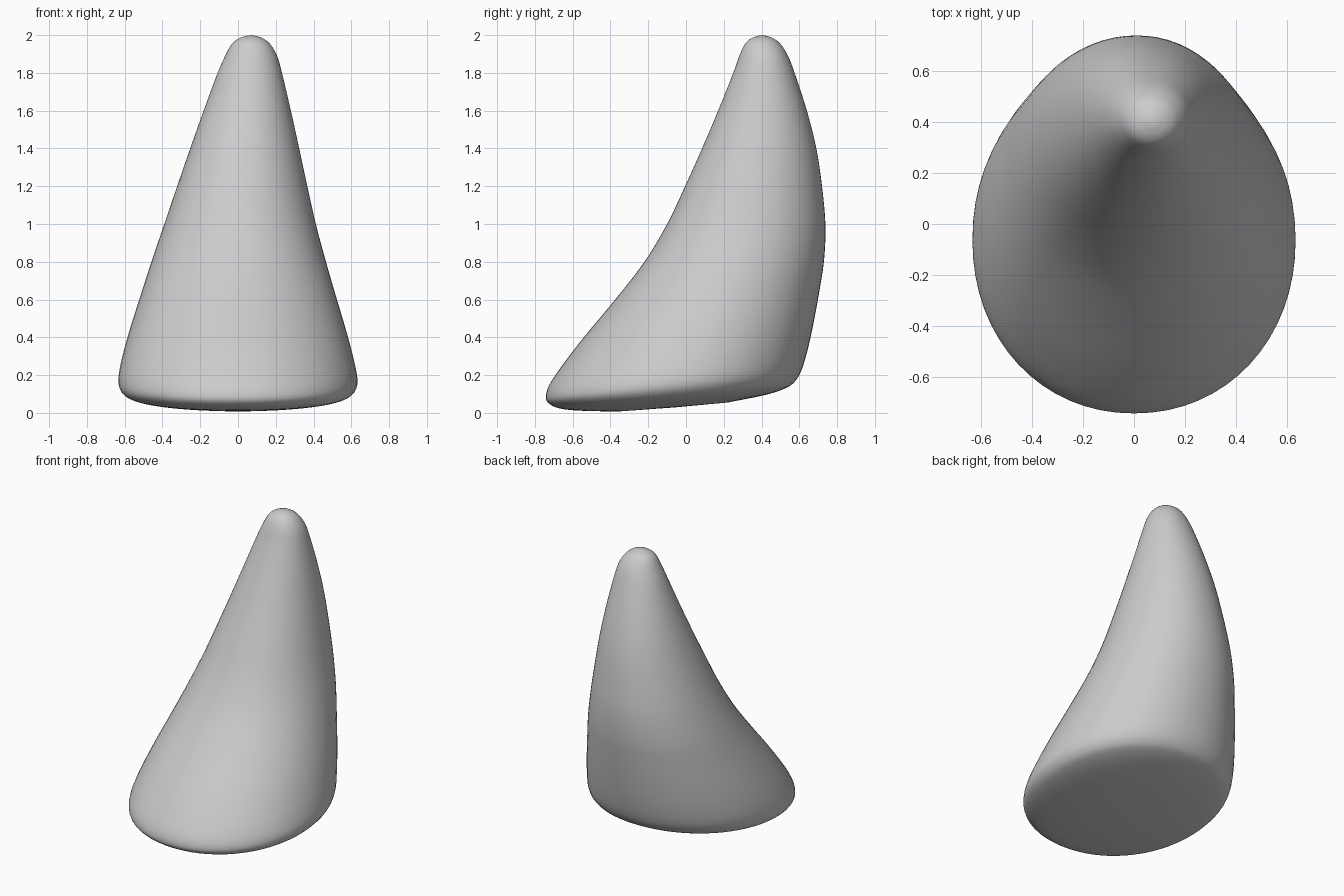
import bpy, bmesh, math

# Cross-sections, bottom to top: front y, front z, back y, back z, left x, right x
SECTIONS = [
    (-0.35, 0.008, 0.22, 0.055, -0.27, 0.27),
    (-0.52, 0.010, 0.42, 0.095, -0.45, 0.45),
    (-0.65, 0.020, 0.53, 0.132, -0.56, 0.56),
    (-0.72, 0.045, 0.58, 0.170, -0.612, 0.612),
    (-0.742, 0.09, 0.615, 0.235, -0.633, 0.633),
    (-0.705, 0.18, 0.648, 0.35, -0.62, 0.617),
    (-0.565, 0.37, 0.68, 0.50, -0.575, 0.573),
    (-0.375, 0.60, 0.712, 0.68, -0.51, 0.512),
    (-0.22, 0.80, 0.732, 0.82, -0.455, 0.463),
    (-0.10, 1.00, 0.738, 1.00, -0.39, 0.412),
    (-0.005, 1.20, 0.72, 1.20, -0.322, 0.367),
    (0.085, 1.40, 0.69, 1.40, -0.253, 0.324),
    (0.17, 1.60, 0.64, 1.60, -0.182, 0.28),
    (0.25, 1.80, 0.575, 1.80, -0.108, 0.233),
    (0.282, 1.89, 0.54, 1.89, -0.068, 0.207),
    (0.31, 1.95, 0.503, 1.95, -0.035, 0.172),
    (0.34, 1.98, 0.468, 1.98, 0.0, 0.137),
    (0.375, 1.995, 0.432, 1.995, 0.038, 0.10),
]
SEGMENTS, STEPS, POWER = 64, 4, 2.08


def spline(a, b, c, d, t):
    return 0.5 * (2 * b + (c - a) * t + (2 * a - 5 * b + 4 * c - d) * t * t
                  + (3 * b - a - 3 * c + d) * t ** 3)


def rounded(v):
    return math.copysign(abs(v) ** (2 / POWER), v)


# Smooth the sections into closely spaced rings
rows = []
last = len(SECTIONS) - 1
for i in range(last):
    pts = [SECTIONS[max(0, min(last, i + k))] for k in (-1, 0, 1, 2)]
    rows += [[spline(*vals, s / STEPS) for vals in zip(*pts)] for s in range(STEPS)]
rows.append(SECTIONS[-1])

# Loft the leaning cone
bm = bmesh.new()
rings = []
for yf, zf, yb, zb, xl, xr in rows:
    ring = []
    for k in range(SEGMENTS):
        a = 2 * math.pi * k / SEGMENTS
        c, s = rounded(math.cos(a)), rounded(math.sin(a))
        ring.append(bm.verts.new(((xl + xr) / 2 + c * (xr - xl) / 2,
                                  (yf + yb) / 2 + s * (yb - yf) / 2,
                                  (zf + zb) / 2 + s * (zb - zf) / 2)))
    rings.append(ring)
for lo, hi in zip(rings, rings[1:]):
    for k in range(SEGMENTS):
        n = (k + 1) % SEGMENTS
        bm.faces.new((lo[k], lo[n], hi[n], hi[k]))

# Close the underside and the tip
for ring, co in ((rings[0], (0, -0.06, 0.029)), (rings[-1], (0.07, 0.403, 2.0))):
    v = bm.verts.new(co)
    for k in range(SEGMENTS):
        bm.faces.new((ring[k], ring[(k + 1) % SEGMENTS], v))
bmesh.ops.recalc_face_normals(bm, faces=bm.faces)
for f in bm.faces:
    f.smooth = True

mesh = bpy.data.meshes.new("leaning_cone")
bm.to_mesh(mesh)
bm.free()
bpy.context.collection.objects.link(bpy.data.objects.new("leaning_cone", mesh))
